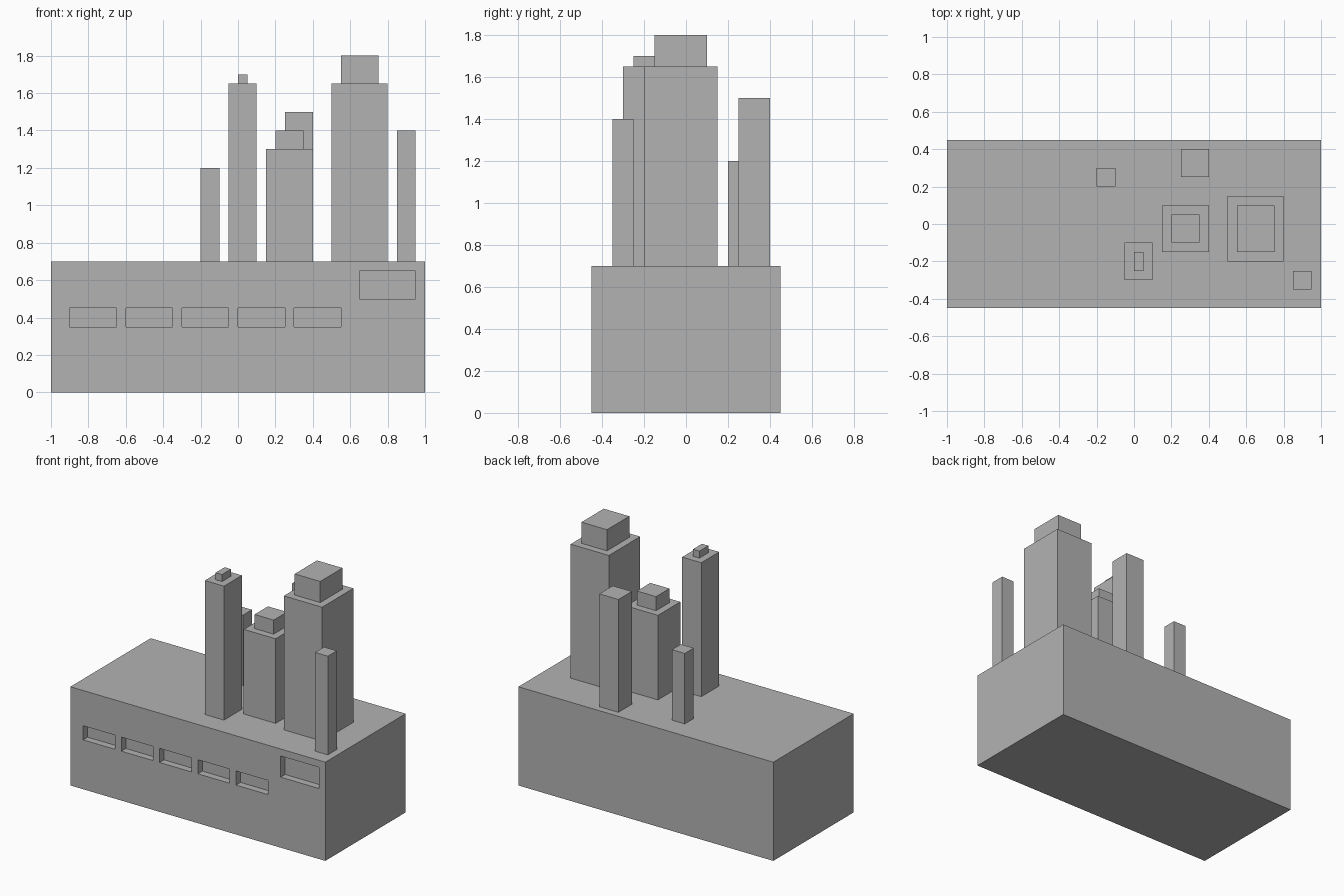
import bpy
import bmesh
from mathutils import Vector

default = bpy.data.objects.get("Cube")
if default:
    bpy.data.objects.remove(default, do_unlink=True)

grey = bpy.data.materials.new("plain_grey")
grey.use_nodes = True
grey.diffuse_color = (0.45, 0.45, 0.45, 1)
grey.node_tree.nodes["Principled BSDF"].inputs["Base Color"].default_value = grey.diffuse_color


def box(name, x, y, z):
    """Box spanning the given (low, high) ranges."""
    bm = bmesh.new()
    bmesh.ops.create_cube(bm, size=1)
    for v in bm.verts:
        v.co = Vector(r[0] if c < 0 else r[1] for c, r in zip(v.co, (x, y, z)))
    mesh = bpy.data.meshes.new(name)
    bm.to_mesh(mesh)
    bm.free()
    mesh.materials.append(grey)
    obj = bpy.data.objects.new(name, mesh)
    bpy.context.collection.objects.link(obj)
    return obj


BASE_TOP = 0.7
FRONT = -0.45
base = box("base_block", (-1, 1), (FRONT, -FRONT), (0, BASE_TOP))


def recess(name, x, z):
    """Cut a shallow rectangular pocket into the front of the base."""
    cutter = box(name, x, (FRONT - 0.05, FRONT + 0.05), z)
    cutter.hide_render = True
    cutter.hide_viewport = True
    cutter.display_type = 'WIRE'
    mod = base.modifiers.new(name, 'BOOLEAN')
    mod.operation = 'DIFFERENCE'
    mod.solver = 'EXACT'
    mod.object = cutter
    return cutter


# Row of slots and the larger panel
cutters = []
for i in range(5):
    left = -0.9 + 0.3 * i
    cutters.append(recess(f"slot_cutter_{i + 1}", (left, left + 0.25), (0.35, 0.45)))
cutters.append(recess("panel_cutter", (0.65, 0.95), (0.5, 0.65)))

# Bake the cuts and drop the cutters
bpy.context.view_layer.update()
evaluated = base.evaluated_get(bpy.context.evaluated_depsgraph_get())
cut_mesh = bpy.data.meshes.new_from_object(evaluated)
base.modifiers.clear()
base.data = cut_mesh
for cutter in cutters:
    bpy.data.objects.remove(cutter, do_unlink=True)

# Towers: name, x range, y range, top height, cap height, cap inset in x
towers = [
    ("small_back_tower", (-0.2, -0.1), (0.2, 0.3), 1.2, 0, 0),
    ("slim_tower", (-0.05, 0.1), (-0.3, -0.1), 1.65, 0.05, 0.05),
    ("middle_tower", (0.15, 0.4), (-0.15, 0.1), 1.3, 0.1, 0.05),
    ("main_tower", (0.5, 0.8), (-0.2, 0.15), 1.65, 0.15, 0.05),
    ("tall_back_tower", (0.25, 0.4), (0.25, 0.4), 1.5, 0, 0),
    ("corner_tower", (0.85, 0.95), (-0.35, -0.25), 1.4, 0, 0),
]
for name, x, y, top, cap, inset in towers:
    box(name, x, y, (BASE_TOP, top))
    if cap:
        box(name + "_cap", (x[0] + inset, x[1] - inset),
            (y[0] + inset, y[1] - inset), (top, top + cap))
